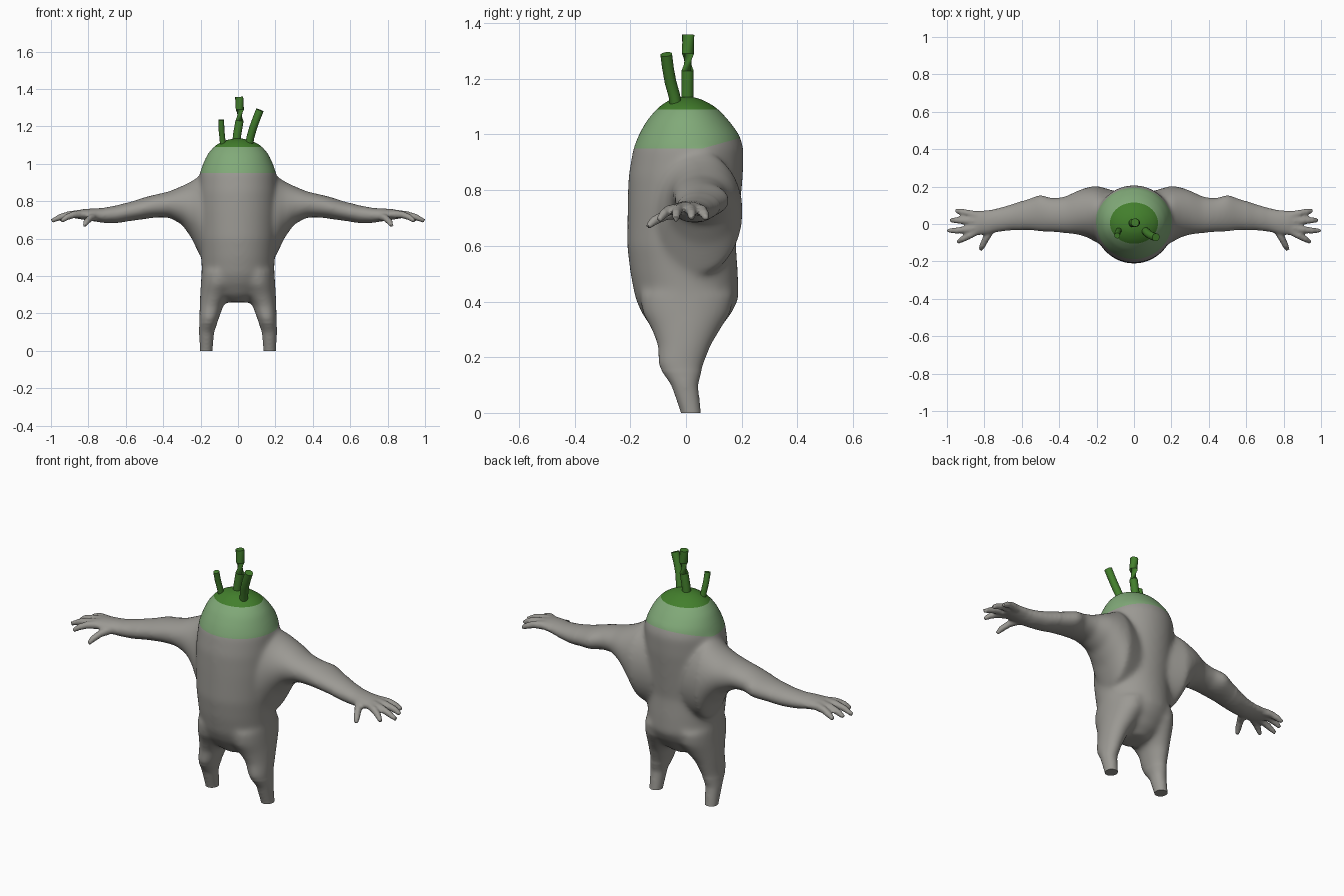
import bpy, bmesh, math
from mathutils import Vector

if "Cube" in bpy.data.objects:
    bpy.data.objects.remove(bpy.data.objects["Cube"])


def material(name, rgb):
    m = bpy.data.materials.new(name)
    m.diffuse_color = (*rgb, 1)
    m.use_nodes = True
    m.node_tree.nodes["Principled BSDF"].inputs["Base Color"].default_value = m.diffuse_color
    return m


GREY = material("grey skin", (0.33, 0.32, 0.295))
LIGHT = material("light green crown", (0.22, 0.40, 0.19))
DARK = material("dark green stalk", (0.055, 0.21, 0.025))


def loft(bm, rings):
    """Skin a list of point rings and cap both ends."""
    vs = [[bm.verts.new(p) for p in r] for r in rings]
    n = len(vs[0])
    for a, b in zip(vs, vs[1:]):
        for i in range(n):
            j = (i + 1) % n
            bm.faces.new((a[i], a[j], b[j], b[i]))
    bm.faces.new(vs[0])
    bm.faces.new(vs[-1])


def circle(n):
    return [(math.cos(2 * math.pi * i / n), math.sin(2 * math.pi * i / n)) for i in range(n)]


def tube(bm, path, radii, n=14):
    pts = [Vector(p) for p in path]
    rings = []
    for k, p in enumerate(pts):
        t = pts[min(k + 1, len(pts) - 1)] - pts[max(k - 1, 0)]
        q = t.to_track_quat('Z', 'Y')
        rings.append([p + q @ Vector((c * radii[k], s * radii[k], 0)) for c, s in circle(n)])
    loft(bm, rings)


def make_object(name, bm, mats):
    bmesh.ops.recalc_face_normals(bm, faces=bm.faces[:])
    me = bpy.data.meshes.new(name)
    bm.to_mesh(me)
    bm.free()
    ob = bpy.data.objects.new(name, me)
    bpy.context.collection.objects.link(ob)
    for m in mats:
        me.materials.append(m)
    for o in bpy.context.selected_objects:
        o.select_set(False)
    ob.select_set(True)
    bpy.context.view_layer.objects.active = ob
    return ob


bm = bmesh.new()

# torso: z, half width, front y, back y
TORSO = [(0.26, .06, -.07, .07), (0.30, .13, -.12, .12), (0.36, .18, -.16, .165),
         (0.41, .193, -.182, .19), (0.50, .197, -.2, .187), (0.60, .203, -.212, .18),
         (0.75, .21, -.21, .195), (0.85, .21, -.207, .205), (0.95, .205, -.19, .208),
         (1.00, .188, -.17, .192), (1.05, .165, -.142, .155), (1.09, .133, -.108, .118),
         (1.11, .105, -.085, .09), (1.13, .06, -.05, .05), (1.137, .02, -.02, .02)]
loft(bm, [[(rx * c, (f + b) / 2 + (b - f) / 2 * s, z) for c, s in circle(36)]
          for z, rx, f, b in TORSO])

# arms: x, back y, front y, top z, bottom z
ARM = [(.08, .17, -.12, .92, .48), (.2, .206, -.1, .94, .5), (.25, .197, -.072, .907, .605),
       (.3, .18, -.057, .882, .675), (.37, .147, -.05, .853, .713), (.44, .139, -.044, .837, .713),
       (.5, .161, -.042, .822, .704), (.56, .138, -.035, .802, .696), (.65, .107, -.034, .778, .683),
       (.72, .087, -.042, .765, .684), (.78, .073, -.055, .761, .694), (.83, .071, -.06, .758, .702),
       (.88, .07, -.05, .745, .71)]
# legs: z, centre x, centre y, radius x, radius y
LEG = [(-.04, .17, .022, .034, .038), (0, .17, .018, .034, .037), (.1, .168, -.005, .041, .049),
       (.17, .155, -.02, .052, .083), (.24, .142, -.006, .064, .096), (.3, .12, 0, .083, .125),
       (.36, .103, .002, .096, .16), (.43, .095, .003, .1, .17)]
# thumb and four fingers
FINGERS = [[(.76, -.02, .72), (.79, -.075, .71), (.81, -.115, .69), (.822, -.138, .668)],
           [(.83, -.03, .73), (.88, -.062, .728), (.915, -.08, .715), (.945, -.098, .693)],
           [(.84, -.02, .732), (.9, -.03, .73), (.95, -.035, .716), (.998, -.036, .694)],
           [(.84, .015, .732), (.9, .017, .73), (.95, .02, .716), (.984, .02, .698)],
           [(.84, .045, .73), (.89, .058, .727), (.925, .066, .714), (.955, .071, .698)]]
for side in (1, -1):
    loft(bm, [[(side * x, (b + f) / 2 + (b - f) / 2 * c, (t + u) / 2 + (t - u) / 2 * s)
               for c, s in circle(28)] for x, b, f, t, u in ARM])
    loft(bm, [[(side * (cx + rx * c), cy + ry * s, z) for c, s in circle(24)]
              for z, cx, cy, rx, ry in LEG])
    for path in FINGERS:
        tube(bm, [(side * x, y, z) for x, y, z in path], [.023, .019, .017, .011])

# fuse the parts into one skin
body = make_object("body", bm, [GREY, LIGHT, DARK])
mod = body.modifiers.new("fuse", 'REMESH')
mod.mode = 'VOXEL'
mod.voxel_size = 0.008
bpy.ops.object.modifier_apply(modifier=mod.name)

# soften the joins, less toward the hands and feet
bm = bmesh.new()
bm.from_mesh(body.data)
for limit_x, low_z, times in ((2, -1, 2), (.76, -1, 5), (.6, .15, 16)):
    soft = [v for v in bm.verts if abs(v.co.x) < limit_x and v.co.z > low_z]
    for _ in range(times):
        bmesh.ops.smooth_vert(bm, verts=soft, factor=0.5,
                              use_axis_x=True, use_axis_y=True, use_axis_z=True)


def cut(co, no, clear=False):
    bmesh.ops.bisect_plane(bm, geom=bm.verts[:] + bm.edges[:] + bm.faces[:], dist=1e-5,
                           plane_co=co, plane_no=no, clear_inner=clear)


# flat feet, then clean colour borders on the crown
cut((0, 0, 0), (0, 0, 1), True)
bmesh.ops.holes_fill(bm, edges=[e for e in bm.edges if e.is_boundary], sides=0)
slope = Vector((0, -.28, 1)).normalized()
start = Vector((0, .06, .95))
cut((0, 0, .95), (0, 0, 1))
cut(start, slope)
cut((0, 0, 1.09), (0, 0, 1))
for f in bm.faces:
    c = f.calc_center_median()
    if c.z > 1.09:
        f.material_index = 2
    elif c.z > .95 and (c - start).dot(slope) > 0:
        f.material_index = 1
    else:
        f.material_index = 0
bm.to_mesh(body.data)
bm.free()
bpy.ops.object.shade_smooth_by_angle(angle=math.radians(50))

# stalks on the crown
STALKS = {
    "middle_stalk": ([(-.01, .005, 1.1), (-.004, .005, 1.16), (.008, .006, 1.23),
                      (.01, .007, 1.29), (.006, .008, 1.358)], .022),
    "right_stalk": ([(.055, -.033, 1.08), (.066, -.042, 1.14), (.08, -.056, 1.19),
                     (.098, -.065, 1.24), (.117, -.071, 1.288)], .021),
    "left_stalk": ([(-.078, -.03, 1.07), (-.083, -.037, 1.13), (-.088, -.05, 1.18),
                    (-.09, -.062, 1.235)], .0155)}
for name, (path, r) in STALKS.items():
    bm = bmesh.new()
    tube(bm, path, [r] * len(path), 20)
    make_object(name, bm, [DARK])
    bpy.ops.object.shade_smooth_by_angle(angle=math.radians(40))
